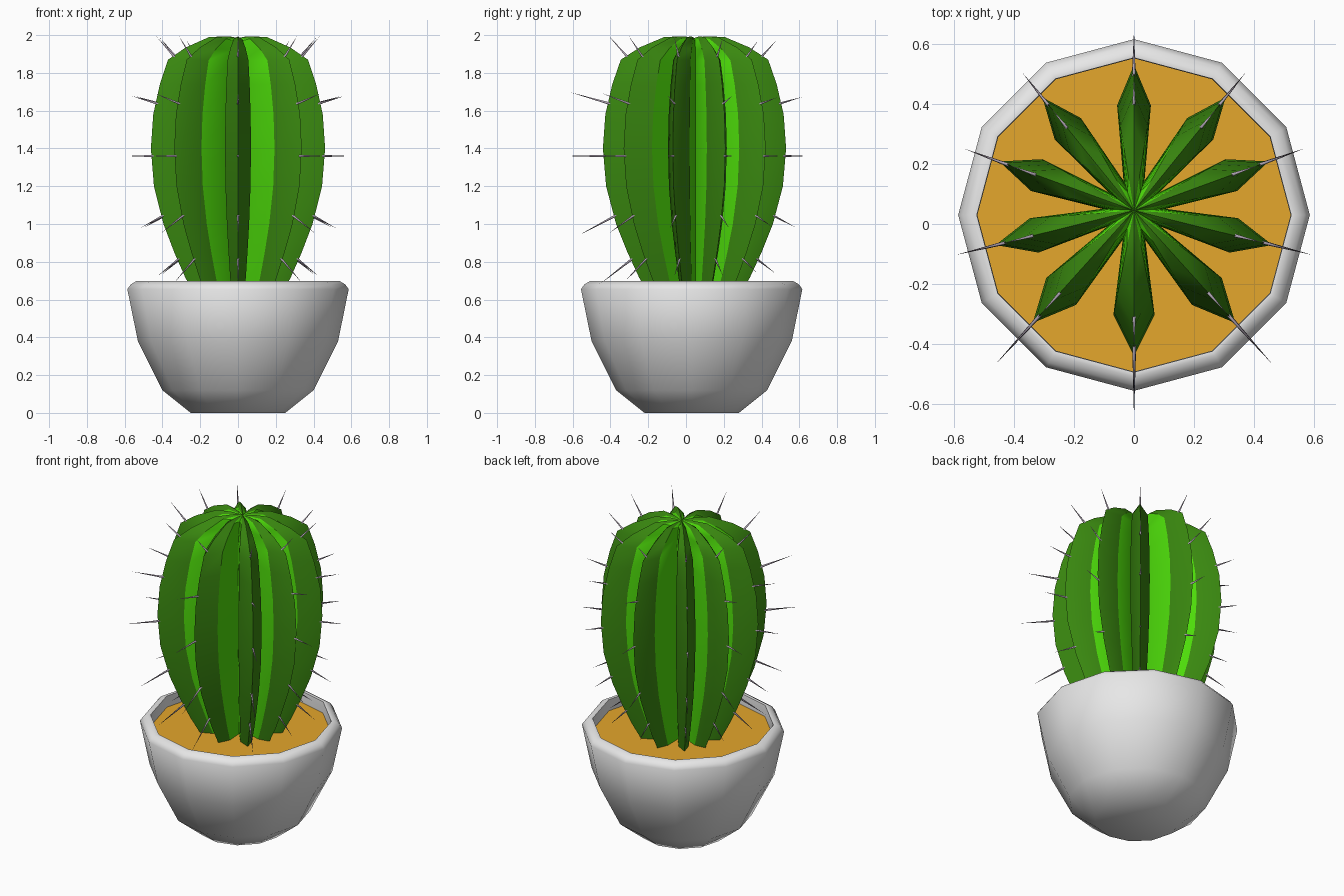
import bpy, bmesh, math
from mathutils import Vector

if "Cube" in bpy.data.objects:
    bpy.data.objects.remove(bpy.data.objects["Cube"])

CY_POT, CY_CACTUS = 0.03, 0.045


def material(name, rgb):
    m = bpy.data.materials.new(name)
    m.diffuse_color = (*rgb, 1)
    m.use_nodes = True
    m.node_tree.nodes["Principled BSDF"].inputs["Base Color"].default_value = m.diffuse_color
    return m


WHITE = material("white_ceramic", (0.8, 0.8, 0.8))
SOIL = material("ochre_soil", (0.78, 0.385, 0.025))
LIGHT = material("light_green", (0.075, 0.72, 0.003))
DARK = material("dark_green", (0.042, 0.25, 0.005))
GREY = material("spine_grey", (0.42, 0.36, 0.44))


def finish(name, bm, mats, angle):
    bmesh.ops.recalc_face_normals(bm, faces=bm.faces)
    me = bpy.data.meshes.new(name)
    bm.to_mesh(me)
    bm.free()
    for m in mats:
        me.materials.append(m)
    me.shade_smooth()
    me.set_sharp_from_angle(angle=math.radians(angle))
    ob = bpy.data.objects.new(name, me)
    bpy.context.collection.objects.link(ob)
    return ob


def loft(bm, rings, rule=lambda i: 0):
    """Skin a list of closed rings of points, return the vertex rings."""
    vr = [[bm.verts.new(p) for p in r] for r in rings]
    n = len(vr[0])
    for a, b in zip(vr, vr[1:]):
        for i in range(n):
            j = (i + 1) % n
            bm.faces.new((a[i], a[j], b[j], b[i])).material_index = rule(i)
    return vr


def circle(r, z, n=12):
    return [(r * math.cos(math.tau * i / n), CY_POT + r * math.sin(math.tau * i / n), z)
            for i in range(n)]


# Pot: 12-sided bowl with a rounded rim
bm = bmesh.new()
profile = [(0.25, 0), (0.40, 0.12), (0.53, 0.38), (0.586, 0.655), (0.568, 0.68),
           (0.54, 0.697), (0.524, 0.695), (0.522, 0.67), (0.522, 0.60)]
vr = loft(bm, [circle(r, z) for r, z in profile])
bm.faces.new(vr[0])
bm.faces.new(vr[-1])
finish("pot", bm, [WHITE], 65)

# Soil disc
bm = bmesh.new()
bm.faces.new([bm.verts.new(p) for p in circle(0.523, 0.625)])
finish("soil", bm, [SOIL], 30)

# Ribs: angle, reach factor, half width, spine length
half = [(51, 1.0, 0.057, 0.11), (20, 0.985, 0.057, 0.13),
        (-14, 0.98, 0.06, 0.14), (-48, 1.04, 0.068, 0.19)]
ribs = [(90, 1.0, 0.057, 0.12), (-90, 1.0, 0.07, 0.21)] + half
ribs += [(180 - a, k, w, s) for a, k, w, s in half]
ribs = sorted((a % 360, k, w, s) for a, k, w, s in ribs)

# Height and ridge radius of the cactus body
body = [(0.61, 0.235), (0.72, 0.295), (0.85, 0.355), (1.0, 0.415), (1.2, 0.468),
        (1.4, 0.485), (1.58, 0.472), (1.74, 0.435), (1.87, 0.39),
        (1.935, 0.29), (1.99, 0.16), (1.993, 0.07)]


def polar(r, a, z):
    return Vector((r * math.cos(a), CY_CACTUS + r * math.sin(a), z))


def radius_at(z):
    for (z0, r0), (z1, r1) in zip(body, body[1:]):
        if z0 <= z <= z1:
            return r0 + (r1 - r0) * (z - z0) / (z1 - z0)


def star(z, r):
    s = r / 0.485
    pts = []
    for i, (a, k, w, _) in enumerate(ribs):
        nxt = ribs[(i + 1) % len(ribs)][0]
        a0 = math.radians(a)
        mid = a0 + math.radians((nxt - a) % 360) / 2
        rs = 0.355 * k * s
        da = math.atan2(w * s, rs)
        vz = z - 0.02 * max(0, (z - 1.8) / 0.2)      # valleys sink near the top
        pts += [polar(rs, a0 - da, (z + vz) / 2), polar(r * k, a0, z),
                polar(rs, a0 + da, (z + vz) / 2),
                polar(min(0.05 + 0.055 * s, 0.4 * r), mid, vz)]
    return pts


def rib_colour(i):
    return 1 if i % 4 < 2 else 0      # outer ridge faces dark, walls light


# Cactus body: ten deep ribs meeting at the top
bm = bmesh.new()
vr = loft(bm, [star(z, r) for z, r in body], rib_colour)
for ring, z in ((vr[0], 0.61), (vr[-1], 1.985)):
    c = bm.verts.new((0, CY_CACTUS, z))
    for i in range(len(ring)):
        f = bm.faces.new((ring[i], ring[(i + 1) % len(ring)], c))
        f.material_index = rib_colour(i)
finish("cactus_body", bm, [LIGHT, DARK], 32)

# Spines: five needles along every ridge, as height and tilt
bm = bmesh.new()
for z, tilt in ((0.81, -38), (1.04, -28), (1.36, 0), (1.64, 16), (1.89, 48)):
    for a, k, _, length in ribs:
        a, t = math.radians(a), math.radians(tilt)
        d = Vector((math.cos(a) * math.cos(t), math.sin(a) * math.cos(t), math.sin(t)))
        base = polar(radius_at(z) * k, a, z) - d * 0.05
        u = Vector((-math.sin(a), math.cos(a), 0))
        v = d.cross(u)
        reach = min(length, 0.14) if tilt > 40 else length
        tip = bm.verts.new(base + d * (reach + 0.05))
        ring = [bm.verts.new(base + 0.008 * (u * math.cos(q) + v * math.sin(q)))
                for q in (math.tau * i / 5 for i in range(5))]
        bm.faces.new(ring)
        for i in range(5):
            bm.faces.new((ring[i], ring[(i + 1) % 5], tip))
finish("spines", bm, [GREY], 80)
